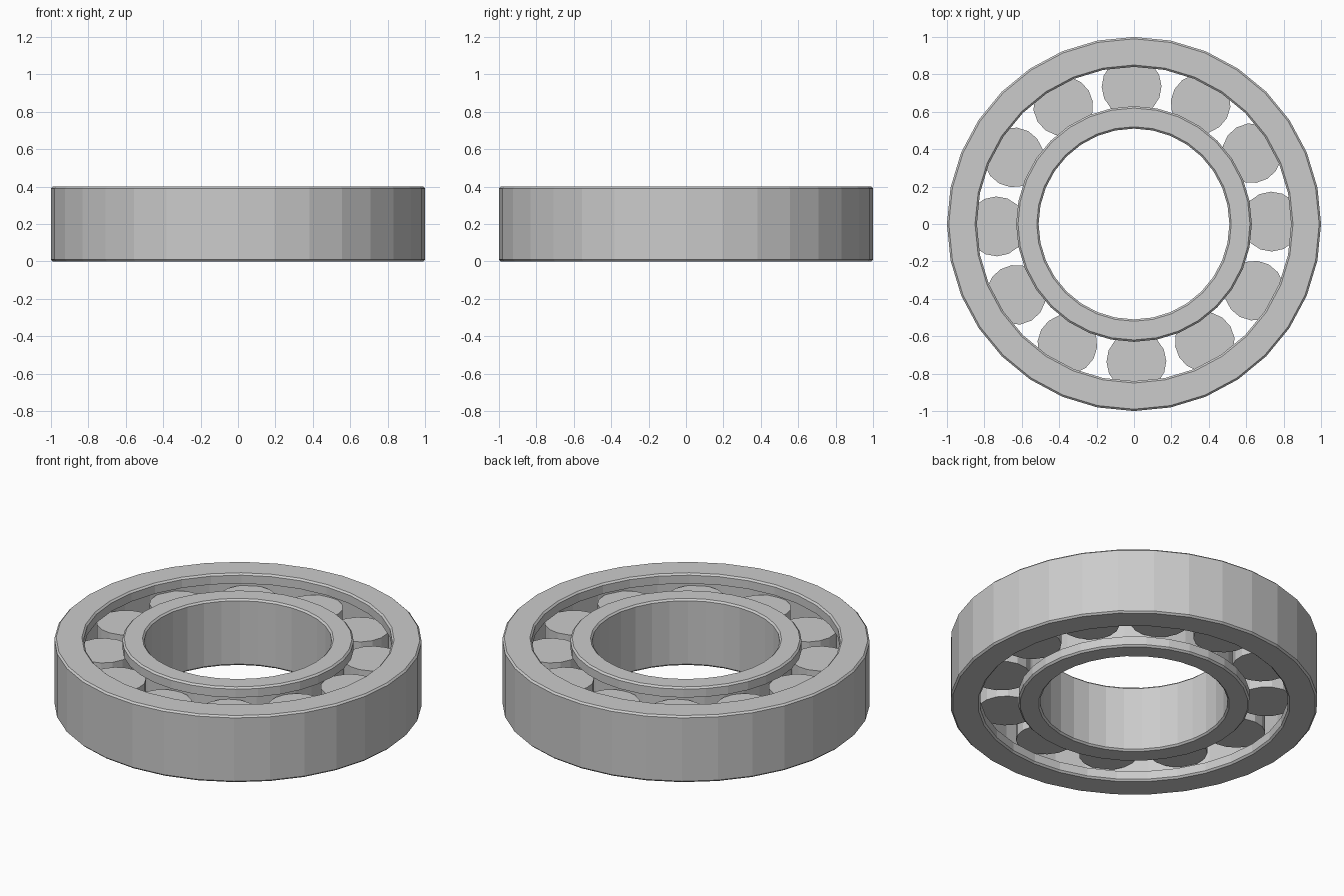
import bpy, bmesh, math

if "Cube" in bpy.data.objects:
    bpy.data.objects.remove(bpy.data.objects["Cube"])

H = 0.40


def finish(name, bm):
    bmesh.ops.recalc_face_normals(bm, faces=bm.faces)
    mesh = bpy.data.meshes.new(name)
    bm.to_mesh(mesh)
    bm.free()
    obj = bpy.data.objects.new(name, mesh)
    bpy.context.collection.objects.link(obj)
    return obj


def lathe(name, profile, sides):
    """Revolve a closed (radius, z) profile around z."""
    bm = bmesh.new()
    rings = []
    for i in range(sides):
        a = 2 * math.pi * i / sides
        rings.append([bm.verts.new((r * math.cos(a), r * math.sin(a), z)) for r, z in profile])
    n = len(profile)
    for i in range(sides):
        p, q = rings[i], rings[(i + 1) % sides]
        for j in range(n):
            k = (j + 1) % n
            bm.faces.new((p[j], q[j], q[k], p[k]))
    return finish(name, bm)


def race_profile(plain, lip, groove, c=0.01, t=0.06):
    """Chamfered ring section: plain wall on one side, lipped groove on the other."""
    s = 1 if lip > plain else -1
    half = [(plain, c), (plain + s * c, 0), (lip - s * c, 0), (lip, c), (lip, t), (groove, t)]
    return half + [(r, H - z) for r, z in reversed(half)]


# Outer and inner races
lathe("outer_race", race_profile(1.0, 0.84, 0.89), 32)
lathe("inner_race", race_profile(0.51, 0.63, 0.58), 32)

# Twelve upright rollers between the races
for i in range(12):
    a = math.radians(30 * i + 1)
    bm = bmesh.new()
    bmesh.ops.create_cone(bm, cap_ends=True, segments=16, radius1=0.16, radius2=0.16, depth=0.21)
    roller = finish(f"roller_{i + 1}", bm)
    roller.location = (0.735 * math.cos(a), 0.735 * math.sin(a), H / 2)
    roller.rotation_euler.z = a
